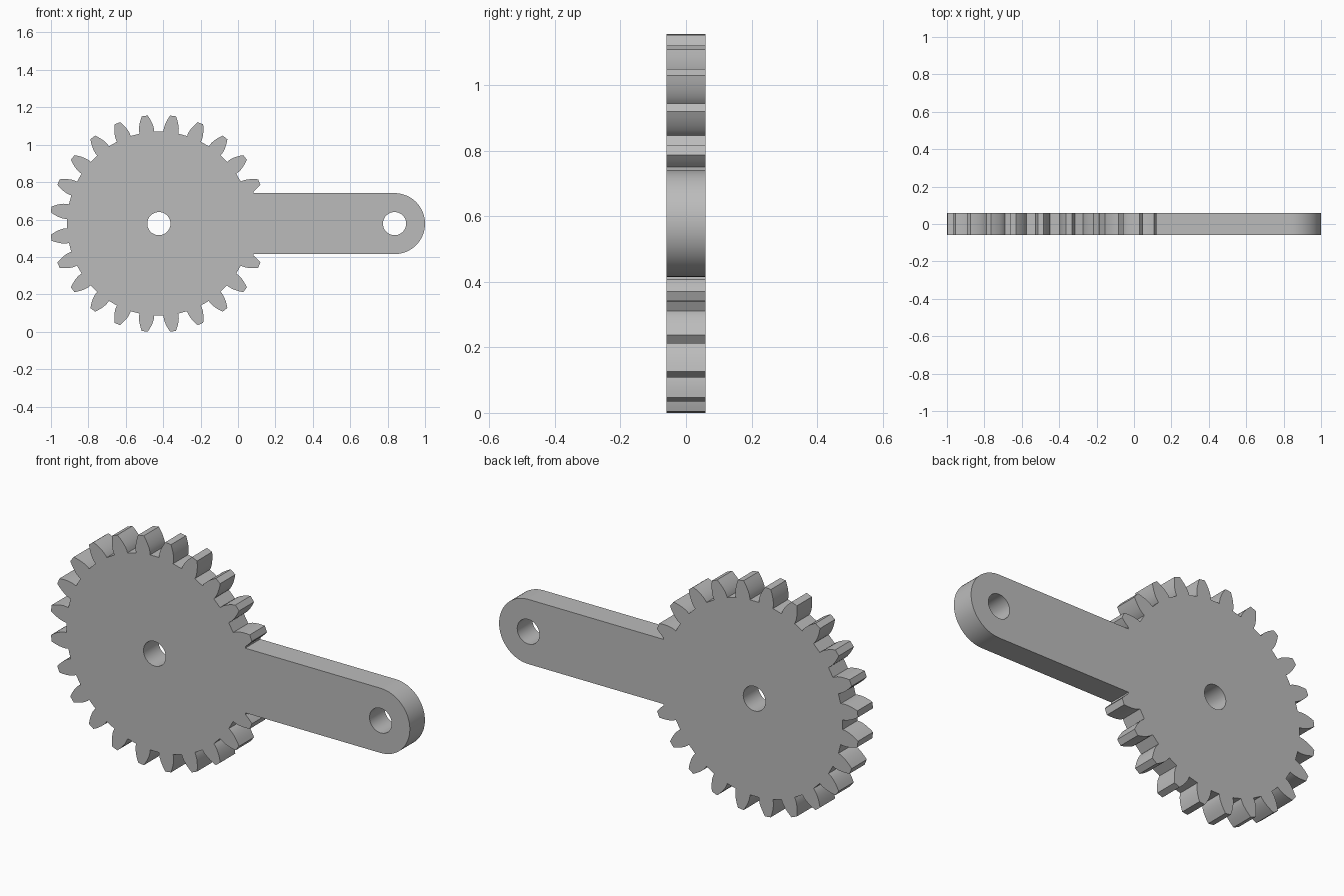
import bpy, bmesh
from math import cos, sin, tan, acos, pi, radians

cube = bpy.data.objects.get("Cube")
if cube:
    bpy.data.objects.remove(cube)

GEAR_X, ARM_X, AXIS_Z = -0.423, 0.837, 0.578   # gear axis, arm end axis, height
TEETH = 24
TIP_R, ROOT_R, PITCH_R = 0.581, 0.492, 0.536
BASE_R = PITCH_R * cos(radians(20))
ARM_R, HOLE_R, HALF_DEPTH = 0.163, 0.062, 0.06


def involute(r):
    a = acos(min(1, BASE_R / r))
    return tan(a) - a


def half_angle(r):
    return pi / (2 * TEETH) + involute(PITCH_R) - involute(max(r, BASE_R))


def polar(cx, r, a):
    return (cx + r * cos(a), AXIS_Z + r * sin(a))


def circle(cx, r, n=48):
    return [polar(cx, r, 2 * pi * i / n) for i in range(n)]


# Gear outline, leaving out the teeth hidden by the arm
steps = 5
radii = [ROOT_R] + [BASE_R + (TIP_R - BASE_R) * i / steps for i in range(steps + 1)]
outline = []
for t in range(1, TEETH - 1):
    mid = (t + 0.5) * 2 * pi / TEETH
    outline += [polar(GEAR_X, r, mid - half_angle(r)) for r in radii]
    outline += [polar(GEAR_X, r, mid + half_angle(r)) for r in reversed(radii)]
outline = [p for p in outline if p[0] < GEAR_X or abs(p[1] - AXIS_Z) > ARM_R + 0.001]

# Arm outline: straight sides and a round end
joint_x = outline[0][0] - 0.001
outline.append((joint_x, AXIS_Z - ARM_R))
outline += [polar(ARM_X, ARM_R, -pi / 2 + pi * i / 32) for i in range(33)]
outline.append((joint_x, AXIS_Z + ARM_R))

# Fill the outline around the two holes and give it depth
bm = bmesh.new()
edges = []
for loop in (outline, circle(GEAR_X, HOLE_R), circle(ARM_X, HOLE_R)):
    verts = [bm.verts.new((x, -HALF_DEPTH, z)) for x, z in loop]
    edges += [bm.edges.new((v, verts[i - 1])) for i, v in enumerate(verts)]
bmesh.ops.triangle_fill(bm, edges=edges, use_beauty=True, normal=(0, -1, 0))
result = bmesh.ops.extrude_face_region(bm, geom=bm.faces[:], use_keep_orig=True)
moved = [g for g in result["geom"] if isinstance(g, bmesh.types.BMVert)]
bmesh.ops.translate(bm, vec=(0, 2 * HALF_DEPTH, 0), verts=moved)
bmesh.ops.recalc_face_normals(bm, faces=bm.faces[:])
mesh = bpy.data.meshes.new("gear_with_arm")
bm.to_mesh(mesh)
bm.free()
gear = bpy.data.objects.new("gear_with_arm", mesh)
bpy.context.collection.objects.link(gear)

# Plain grey metal
grey = bpy.data.materials.new("plain_grey")
grey.use_nodes = True
colour = (0.5, 0.5, 0.5, 1)
grey.diffuse_color = colour
grey.node_tree.nodes["Principled BSDF"].inputs["Base Color"].default_value = colour
mesh.materials.append(grey)

bpy.ops.object.select_all(action="DESELECT")
gear.select_set(True)
bpy.context.view_layer.objects.active = gear
bpy.ops.object.shade_smooth_by_angle(angle=radians(20))
